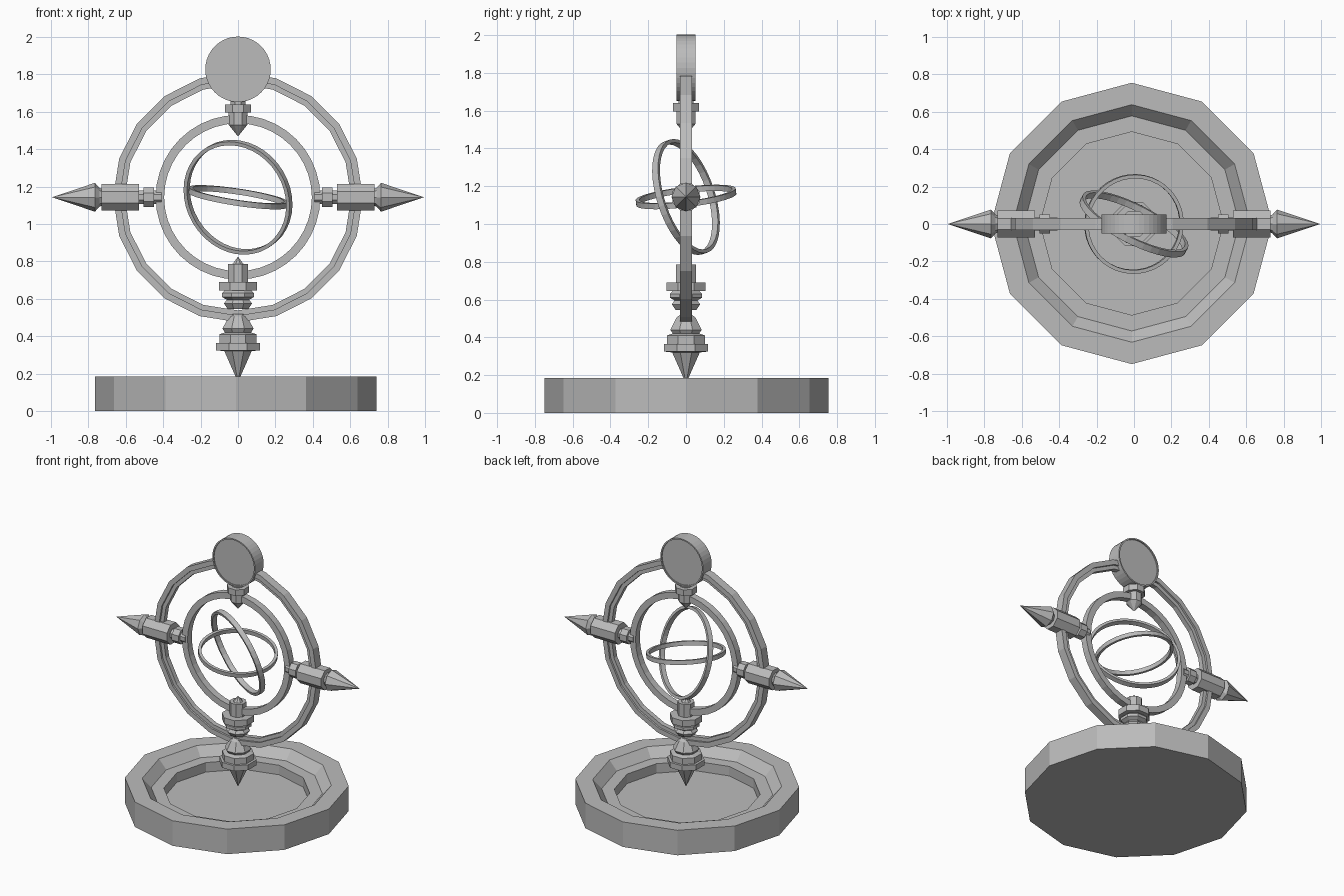
import bpy, bmesh
from math import cos, sin, pi
from mathutils import Vector

cube = bpy.data.objects.get("Cube")
if cube:
    bpy.data.objects.remove(cube, do_unlink=True)

# One plain grey metal for everything
grey = bpy.data.materials.new("grey_metal")
grey.use_nodes = True
colour = (0.5, 0.5, 0.5, 1)
grey.diffuse_color = colour
grey.node_tree.nodes["Principled BSDF"].inputs["Base Color"].default_value = colour


def lathe(name, profile, sides, centre=(0, 0, 0), axis=(0, 0, 1), flats=False, loop=False):
    """Turn (radius, height) points around an axis; loop closes the section into a ring."""
    bm = bmesh.new()
    phase = pi / sides if flats else 0
    grow = 1 / cos(pi / sides) if flats else 1
    rows = []
    for r, h in profile:
        if r == 0:
            rows.append([bm.verts.new((0, 0, h))] * sides)
        else:
            angles = [2 * pi * i / sides + phase for i in range(sides)]
            rows.append([bm.verts.new((r * grow * cos(a), r * grow * sin(a), h)) for a in angles])
    pairs = list(zip(rows, rows[1:]))
    if loop:
        pairs.append((rows[-1], rows[0]))
    for low, high in pairs:
        for i in range(sides):
            j = (i + 1) % sides
            corners = dict.fromkeys((low[i], low[j], high[j], high[i]))
            bm.faces.new(list(corners))
    if not loop:
        for row in (rows[0], rows[-1]):
            if row[0] is not row[1]:
                bm.faces.new(row)
    bmesh.ops.recalc_face_normals(bm, faces=bm.faces)
    mesh = bpy.data.meshes.new(name)
    bm.to_mesh(mesh)
    bm.free()
    mesh.materials.append(grey)
    ob = bpy.data.objects.new(name, mesh)
    ob.location = centre
    ob.rotation_euler = Vector(axis).to_track_quat('Z', 'Y').to_euler()
    bpy.context.collection.objects.link(ob)
    return ob


def band(name, outer, inner, half, sides, centre, axis):
    """Plain ring with a rectangular section."""
    section = [(outer, -half), (outer, half), (inner, half), (inner, -half)]
    return lathe(name, section, sides, centre, axis, loop=True)


hub = (0, 0, 1.143)
front = (0, 1, 0)

# Stepped twelve-sided dish base
lathe("dish_base", [(0.752, 0), (0.752, 0.185), (0.635, 0.185), (0.575, 0.12),
                    (0.49, 0.12), (0.49, 0.05)], 12, (-0.012, 0.003, 0))

# Outer ring with a narrower inner step
lathe("outer_ring", [(0.668, -0.032), (0.668, 0.032), (0.632, 0.032), (0.632, 0.018),
                     (0.605, 0.018), (0.605, -0.018), (0.632, -0.018), (0.632, -0.032)],
      20, hub, front, loop=True)

# Inner ring and the two tilted rings
band("inner_ring", 0.44, 0.395, 0.025, 40, hub, front)
band("steep_ring", 0.315, 0.295, 0.018, 40, hub, (0.436, 0.854, 0.283))
band("level_ring", 0.267, 0.247, 0.015, 40, hub, (0.15, -0.12, 1))

# Round plate on top with a raised rim on both faces
lathe("top_disc", [(0.165, -0.042), (0.165, -0.05), (0.175, -0.05), (0.175, 0.05),
                   (0.165, 0.05), (0.165, 0.042)], 40, (0, 0, 1.827), front)

# Pointed pendant under the plate
lathe("top_pendant", [(0.04, 1.68), (0.04, 1.64), (0.07, 1.64), (0.07, 1.595),
                      (0.05, 1.595), (0.05, 1.53), (0, 1.468)], 8, flats=True)

# Side arms: inner nut, barrel and spike
for side, x in (("left", 1), ("right", -1)):
    out = (x, 0, 0)
    lathe(side + "_nut", [(0.035, 0.41), (0.035, 0.45), (0.052, 0.45), (0.052, 0.505),
                          (0.035, 0.505), (0.035, 0.53)], 8, hub, out, flats=True)
    lathe(side + "_barrel", [(0.072, 0.53), (0.072, 0.73)], 8, hub, out, flats=True)
    lathe(side + "_spike", [(0.045, 0.73), (0.05, 0.74), (0.077, 0.765), (0, 0.995)], 8, hub, out)

# Upper spindle, holding the inner ring
lathe("upper_spindle", [(0, 0.825), (0.03, 0.785), (0.053, 0.785), (0.053, 0.69), (0.102, 0.69),
                        (0.102, 0.645), (0.07, 0.645), (0.086, 0.63), (0.086, 0.61),
                        (0.06, 0.595), (0.075, 0.575), (0.055, 0.545)], 8, flats=True)

# Lower spindle, standing on its point in the dish
lathe("lower_spindle", [(0.03, 0.52), (0.05, 0.505), (0.083, 0.44), (0.07, 0.42), (0.1, 0.41),
                        (0.1, 0.365), (0.117, 0.365), (0.117, 0.325), (0.073, 0.32),
                        (0, 0.155)], 8, flats=True)
